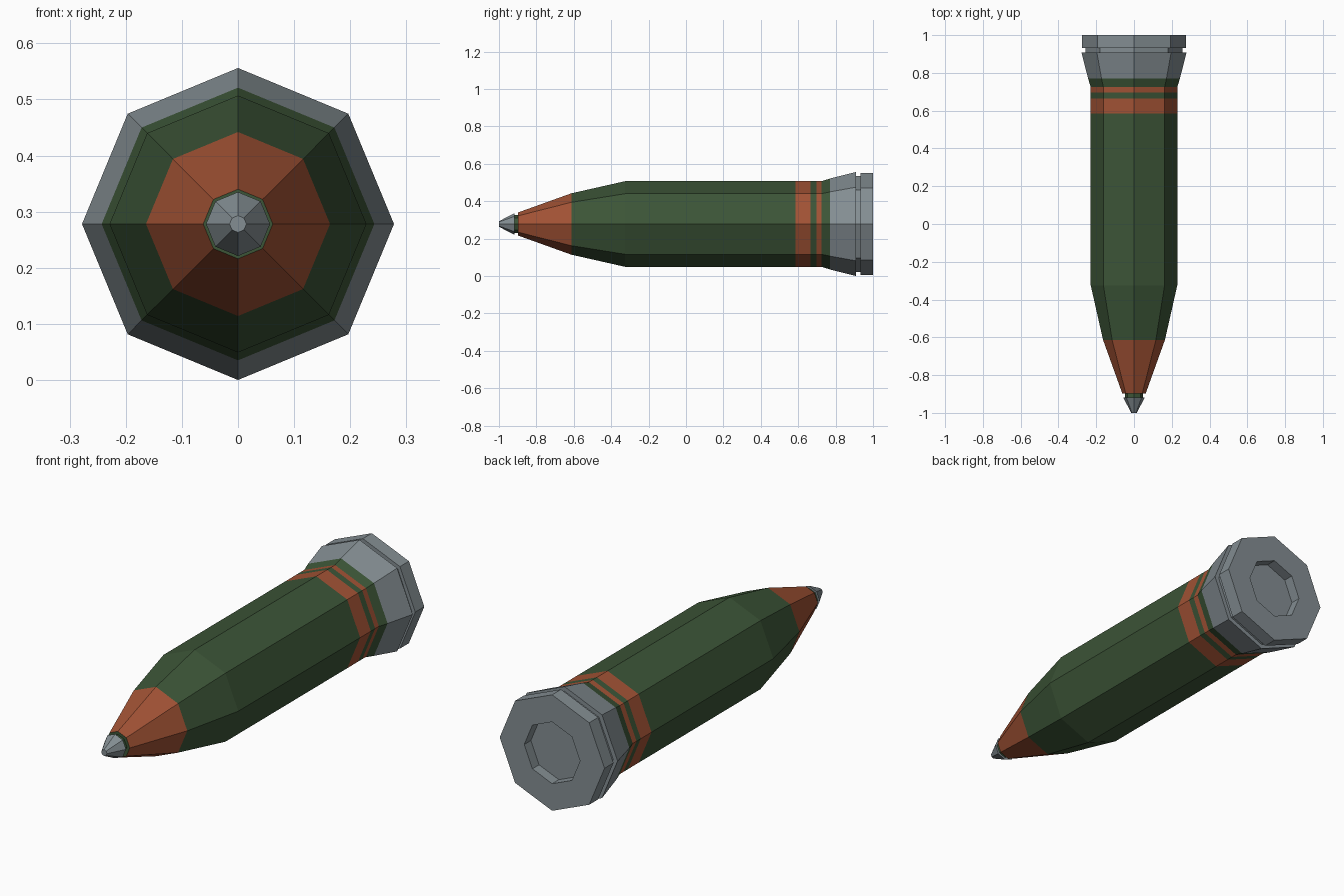
import bpy, bmesh
from math import cos, sin, pi

if "Cube" in bpy.data.objects:
    bpy.data.objects.remove(bpy.data.objects["Cube"])

SIDES, AXIS_Z = 8, 0.278


def material(name, rgb):
    m = bpy.data.materials.new(name)
    m.diffuse_color = (*rgb, 1)
    m.use_nodes = True
    m.node_tree.nodes["Principled BSDF"].inputs["Base Color"].default_value = m.diffuse_color
    return m


GREEN = material("green_paint", (0.045, 0.09, 0.038))
ORANGE = material("orange_paint", (0.36, 0.085, 0.035))
STEEL = material("grey_steel", (0.23, 0.27, 0.29))


def lathe(name, profile, mats, bands=None):
    """Octagonal lathe about the y axis; profile is (y, radius), bands give material index."""
    bm = bmesh.new()
    rings = [[bm.verts.new((r * cos(2 * pi * i / SIDES), y, AXIS_Z + r * sin(2 * pi * i / SIDES)))
              for i in range(SIDES)] for y, r in profile]
    for k, (a, b) in enumerate(zip(rings, rings[1:])):
        for i in range(SIDES):
            j = (i + 1) % SIDES
            f = bm.faces.new((a[i], a[j], b[j], b[i]))
            f.material_index = bands[k] if bands else 0
    bm.faces.new(rings[0])
    bm.faces.new(rings[-1])
    bmesh.ops.recalc_face_normals(bm, faces=bm.faces)
    me = bpy.data.meshes.new(name)
    bm.to_mesh(me)
    bm.free()
    for m in mats:
        me.materials.append(m)
    ob = bpy.data.objects.new(name, me)
    bpy.context.collection.objects.link(ob)
    return ob


# Small pointed fuze at the front
lathe("nose_fuze", [(-1, 0.015), (-0.918, 0.057)], [STEEL])

# Painted body: neck, orange nose band, green barrel, two orange rings, flared end
lathe("shell_body",
      [(-0.918, 0.047), (-0.897, 0.047), (-0.897, 0.062), (-0.613, 0.164), (-0.325, 0.229),
       (0.585, 0.229), (0.665, 0.229), (0.697, 0.229), (0.725, 0.229), (0.77, 0.243)],
      [GREEN, ORANGE], [0, 0, 1, 0, 0, 1, 0, 1, 0])

# Flared steel base with extractor groove, rim and primer recess
lathe("base_rim",
      [(0.77, 0.243), (0.908, 0.278), (0.908, 0.256), (0.933, 0.256), (0.933, 0.274),
       (1, 0.274), (1, 0.146), (0.95, 0.146)], [STEEL])
